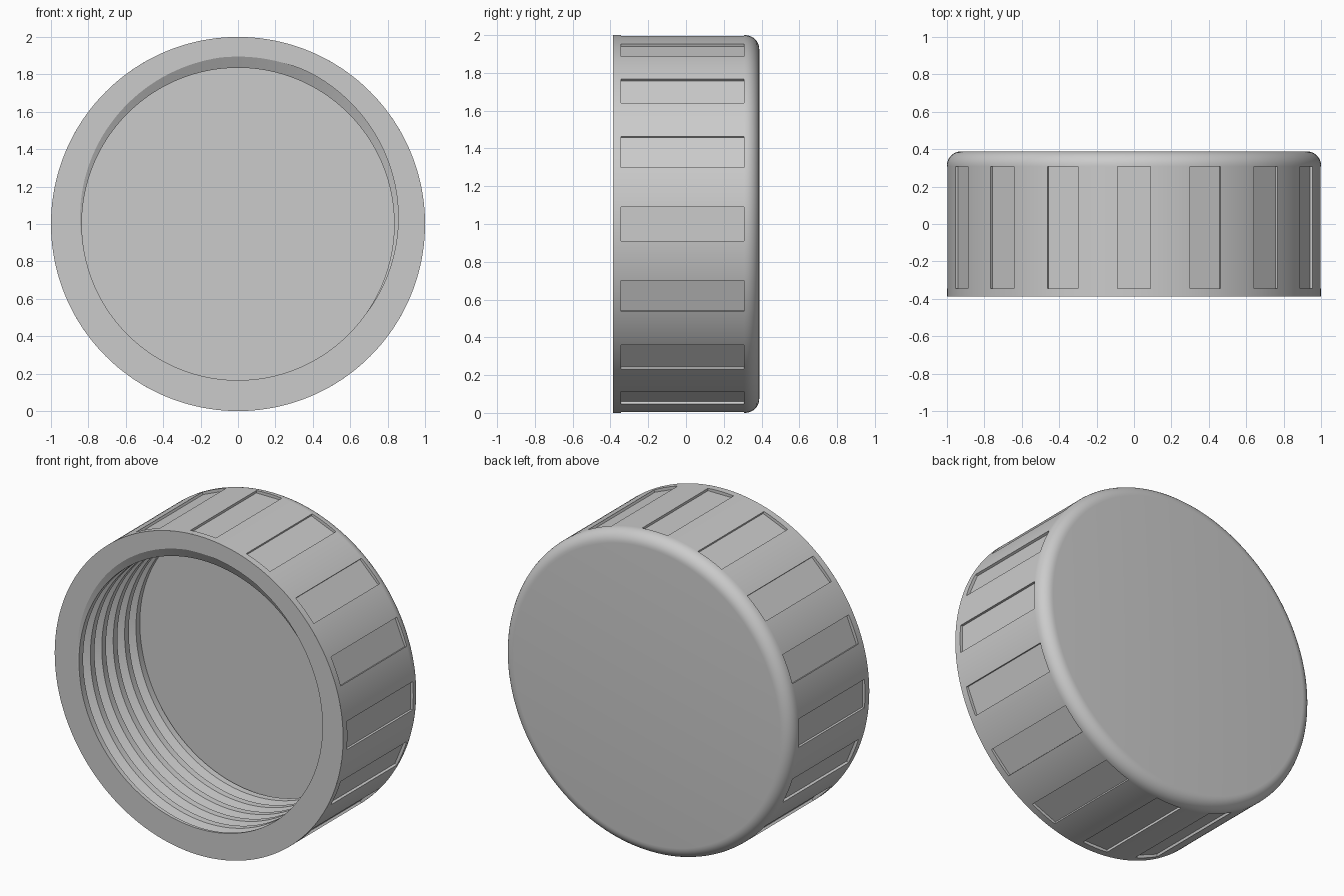
import bpy
import bmesh
from math import sin, cos, tau, pi, radians
from mathutils import Vector

FRONT, BACK, FLOOR = -0.387, 0.388, 0.22
BORE, GROOVE, PITCH = 0.835, 0.895, 0.113
PANELS, HALF = 16, 0.089          # grip recesses and their half angle
PANEL_Y = (-0.345, 0.308)
STEPS = 192

if "Cube" in bpy.data.objects:
    bpy.data.objects.remove(bpy.data.objects["Cube"])

grey = bpy.data.materials.new("light_grey_plastic")
grey.use_nodes = True
grey.diffuse_color = (0.6, 0.6, 0.6, 1)
grey.node_tree.nodes["Principled BSDF"].inputs["Base Color"].default_value = (0.6, 0.6, 0.6, 1)


def ring_point(angle, radius, y):
    return Vector((radius * cos(angle), y, radius * sin(angle)))


def finish(bm, name):
    mesh = bpy.data.meshes.new(name)
    bm.to_mesh(mesh)
    bm.free()
    mesh.materials.append(grey)
    obj = bpy.data.objects.new(name, mesh)
    obj.location.z = 1
    bpy.context.collection.objects.link(obj)
    bpy.ops.object.select_all(action='DESELECT')
    obj.select_set(True)
    bpy.context.view_layer.objects.active = obj
    bpy.ops.object.shade_smooth_by_angle(angle=radians(20))


def build_shell():
    bm = bmesh.new()
    # side wall and rounded back edge
    fillet = 0.075
    profile = [(1, FRONT), (1, PANEL_Y[0]), (1, PANEL_Y[1])]
    for k in range(9):
        a = pi / 2 * k / 8
        profile.append((1 - fillet + fillet * cos(a), BACK - fillet + fillet * sin(a)))
    # each sector holds one recess (4 segments) and one gap (8 segments)
    sector = tau / PANELS
    angles = []
    for p in range(PANELS):
        start = p * sector - HALF
        angles += [start + 2 * HALF * k / 4 for k in range(4)]
        angles += [start + 2 * HALF + (sector - 2 * HALF) * k / 8 for k in range(8)]
    rows = [[bm.verts.new(ring_point(a, r, y)) for a in angles] for r, y in profile]
    count = len(angles)
    recess = []
    for j in range(len(rows) - 1):
        for i in range(count):
            n = (i + 1) % count
            f = bm.faces.new((rows[j][i], rows[j][n], rows[j + 1][n], rows[j + 1][i]))
            if j == 1 and i % 12 < 4:
                recess.append(f)
    bm.faces.new(rows[-1])
    # flat-bottomed grip recesses
    new = bmesh.ops.extrude_face_region(bm, geom=recess)["geom"]
    for v in (g for g in new if isinstance(g, bmesh.types.BMVert)):
        flat = Vector((v.co.x, 0, v.co.z))
        best = max((ring_point(p * sector, 1, 0) for p in range(PANELS)), key=flat.dot)
        v.co += best * (0.981 - flat.dot(best))
    old = [f for f in recess if f.is_valid]
    if old:
        bmesh.ops.delete(bm, geom=old, context='FACES')
    bmesh.ops.recalc_face_normals(bm, faces=bm.faces)
    finish(bm, "cap_shell")


def extend_edge(bm, y, radius):
    """Run the open edge at depth y straight out or in to a radius."""
    edges = [e for e in bm.edges if e.is_boundary
             and all(abs(v.co.y - y) < 1e-4 for v in e.verts)]
    new = bmesh.ops.extrude_edge_only(bm, edges=edges)["geom"]
    for v in (g for g in new if isinstance(g, bmesh.types.BMVert)):
        out = Vector((v.co.x, 0, v.co.z)).normalized()
        v.co = out * radius + Vector((0, y, 0))


def build_bore():
    bm = bmesh.new()
    # helical groove section: land, flank, narrow root, flank
    section = [(-0.036, BORE), (-0.005, GROOVE), (0.005, GROOVE), (0.036, BORE)]
    turns = 10
    grid = []
    for i in range(STEPS * (turns + 1) + 1):
        angle = radians(80) - tau * i / STEPS
        y = FRONT + PITCH * (i / STEPS - 2)
        grid.append([bm.verts.new(ring_point(angle, r, y + d)) for d, r in section])
    for i in range(STEPS * turns):
        here = grid[i] + [grid[i + STEPS][0]]
        ahead = grid[i + 1] + [grid[i + 1 + STEPS][0]]
        for j in range(4):
            bm.faces.new((here[j], ahead[j], ahead[j + 1], here[j + 1]))
    # trim at the mouth and the inner floor
    for y, front in ((FRONT, True), (FLOOR, False)):
        bmesh.ops.bisect_plane(bm, geom=bm.verts[:] + bm.edges[:] + bm.faces[:], dist=1e-5,
                               plane_co=(0, y, 0), plane_no=(0, 1, 0),
                               clear_inner=front, clear_outer=not front)
    # front rim and inner floor
    extend_edge(bm, FRONT, 1)
    extend_edge(bm, FLOOR, 0)
    bmesh.ops.remove_doubles(bm, verts=bm.verts, dist=1e-5)
    # face everything toward the axis or the mouth
    bm.normal_update()
    for f in bm.faces:
        c = f.calc_center_median()
        flat = all(abs(v.co.y - c.y) < 1e-4 for v in f.verts)
        toward = Vector((0, -1, 0)) if flat else Vector((-c.x, 0, -c.z))
        if f.normal.dot(toward) < 0:
            f.normal_flip()
    finish(bm, "threaded_bore")


build_shell()
build_bore()
